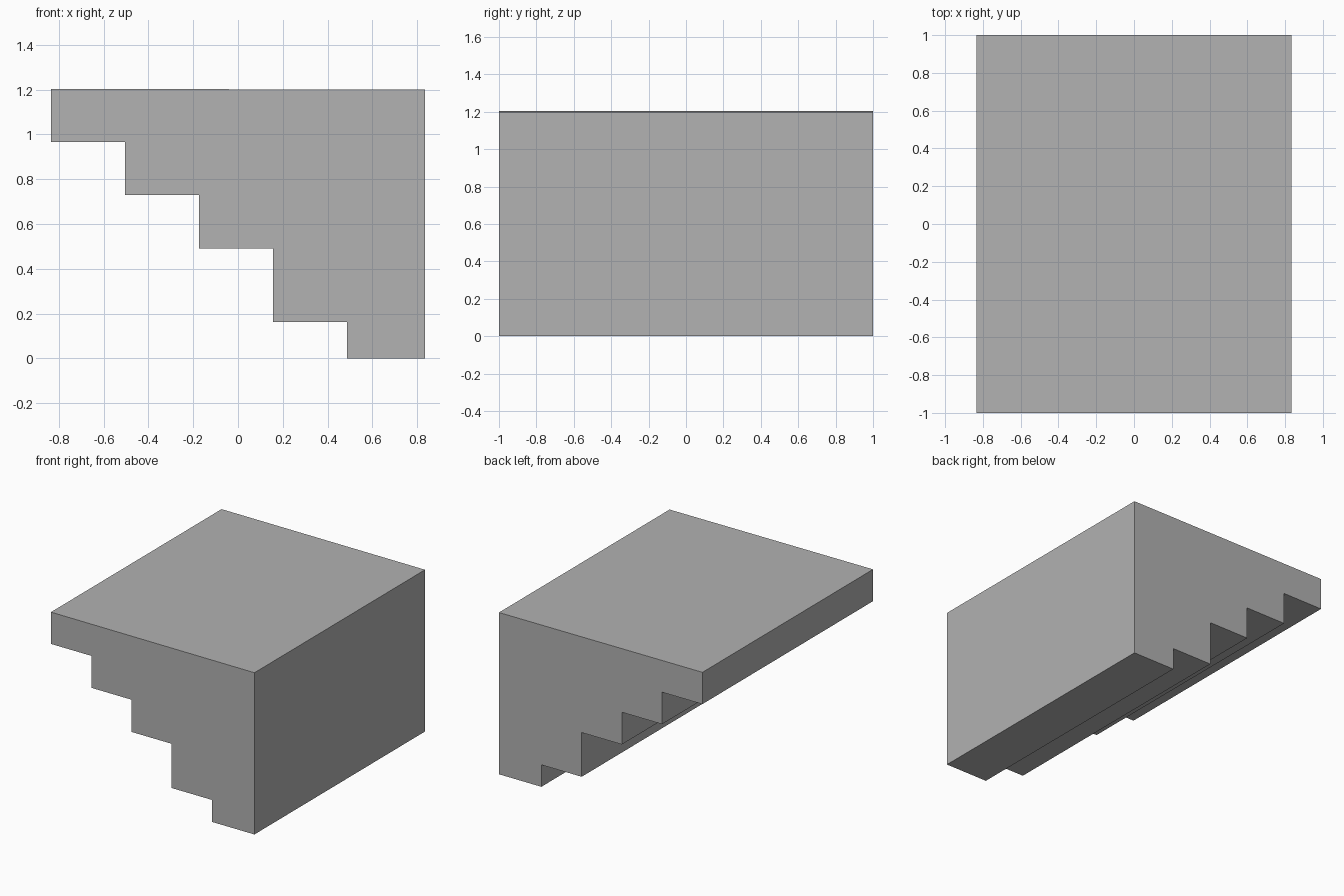
import bpy
import bmesh

cube = bpy.data.objects.get("Cube")
if cube:
    bpy.data.objects.remove(cube, do_unlink=True)

HALF_X, HALF_Y = 0.835, 1.0
TOP_LEFT, TOP_RIGHT = 1.203, 1.2

# Each step: outer x of the tread underside, and its height
steps = [(-HALF_X, 0.967), (-0.504, 0.73), (-0.174, 0.491), (0.156, 0.163), (0.487, 0.0)]

# Side profile: flat top, straight back, stepped underside
profile = [(-HALF_X, TOP_LEFT)]
for i, (x, z) in enumerate(steps):
    next_x = steps[i + 1][0] if i + 1 < len(steps) else HALF_X
    profile += [(x, z), (next_x, z)]
profile.append((HALF_X, TOP_RIGHT))

# Extrude the profile along the full width
bm = bmesh.new()
face = bm.faces.new([bm.verts.new((x, -HALF_Y, z)) for x, z in profile])
extruded = bmesh.ops.extrude_face_region(bm, geom=[face])["geom"]
verts = [g for g in extruded if isinstance(g, bmesh.types.BMVert)]
bmesh.ops.translate(bm, verts=verts, vec=(0, 2 * HALF_Y, 0))
bmesh.ops.recalc_face_normals(bm, faces=bm.faces)

mesh = bpy.data.meshes.new("stepped_block")
bm.to_mesh(mesh)
bm.free()
block = bpy.data.objects.new("stepped_block", mesh)
bpy.context.scene.collection.objects.link(block)

# Plain grey material
grey = bpy.data.materials.new("plain_grey")
grey.use_nodes = True
colour = (0.445, 0.445, 0.445, 1.0)
grey.diffuse_color = colour
grey.node_tree.nodes["Principled BSDF"].inputs["Base Color"].default_value = colour
mesh.materials.append(grey)
